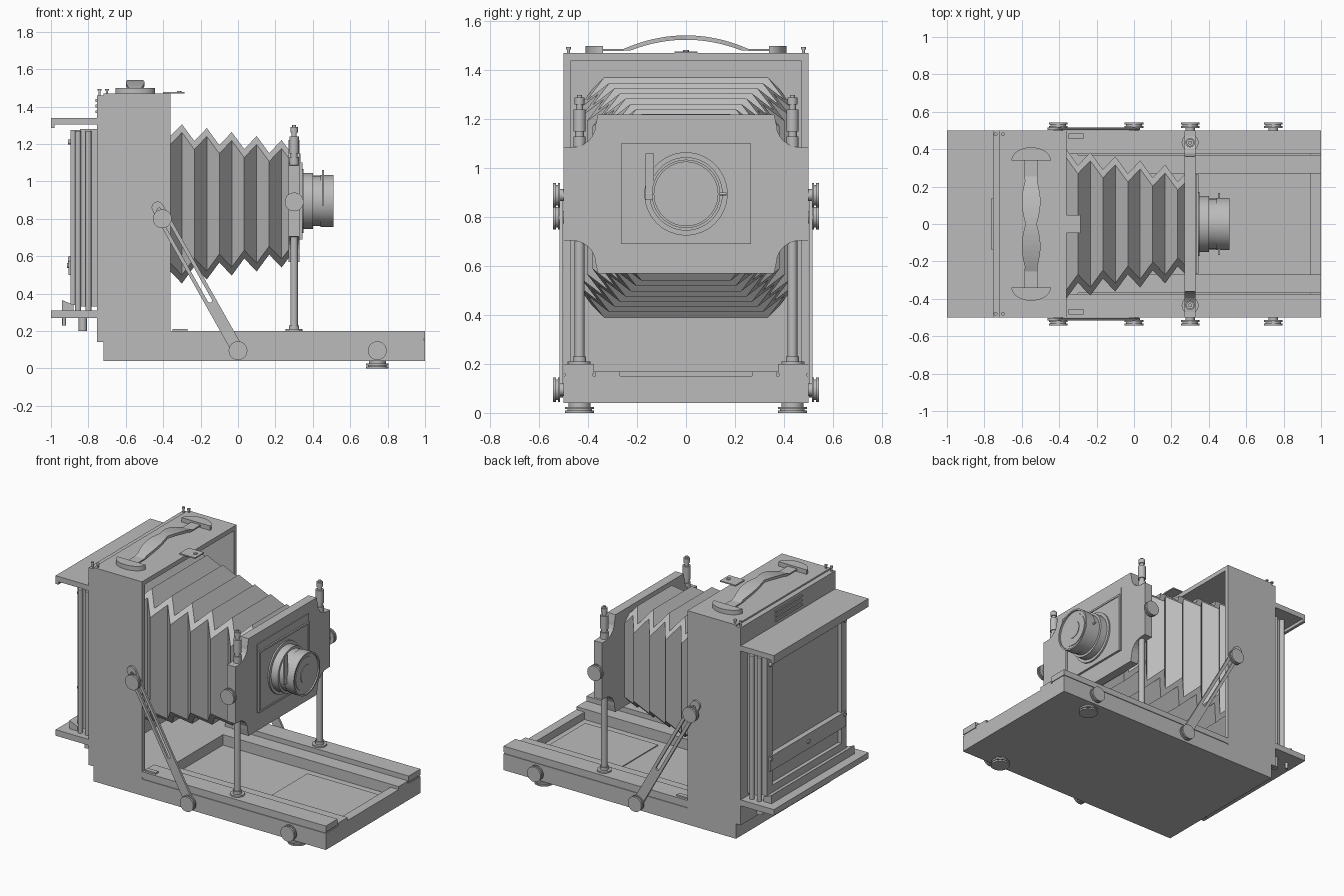
import bpy, bmesh
from math import cos, sin, pi, tau, radians
from mathutils import Vector

if "Cube" in bpy.data.objects:
    bpy.data.objects.remove(bpy.data.objects["Cube"])

grey = bpy.data.materials.new("neutral grey")
grey.use_nodes = True
grey.diffuse_color = (.5, .5, .5, 1)
grey.node_tree.nodes["Principled BSDF"].inputs["Base Color"].default_value = grey.diffuse_color

# Shared positions
BODY_BACK, BODY_FRONT, BODY_TOP = -.72, -.36, 1.47
BED_BASE, BED_FLOOR, BED_TOP, BED_FRONT = .04, .1, .2, 1
HALF_WIDTH = .5
LENS_HEIGHT = .895
STANDARD_BACK, STANDARD_FRONT = .27, .33
STANDARD_X = (STANDARD_BACK + STANDARD_FRONT) / 2
POST_Y = .435
BACK_PLATE = -.755
SIDES = {"right": -1, "left": 1}


def finish(name, bm, smooth=False):
    bmesh.ops.recalc_face_normals(bm, faces=bm.faces)
    mesh = bpy.data.meshes.new(name)
    bm.to_mesh(mesh)
    bm.free()
    mesh.materials.append(grey)
    part = bpy.data.objects.new(name, mesh)
    bpy.context.collection.objects.link(part)
    if smooth:
        bpy.ops.object.select_all(action='DESELECT')
        part.select_set(True)
        bpy.context.view_layer.objects.active = part
        bpy.ops.object.shade_smooth_by_angle(angle=radians(35))


def loft(name, rings, closed=False, smooth=False):
    """Skin matching rings; a closed loft joins the last ring to the first."""
    bm = bmesh.new()
    rows = [[bm.verts.new(point) for point in ring] for ring in rings]
    following = rows[1:] + rows[:1] if closed else rows[1:]
    for row, after in zip(rows, following):
        for i in range(len(row)):
            bm.faces.new((row[i - 1], row[i], after[i], after[i - 1]))
    if not closed:
        bm.faces.new(rows[0])
        bm.faces.new(rows[-1])
    finish(name, bm, smooth)


def box(name, x, y, z):
    loft(name, [[(i, y[0], z[0]), (i, y[1], z[0]), (i, y[1], z[1]), (i, y[0], z[1])] for i in x])


def wide(half):
    return -half, half


def mirrored(sign, inner, outer):
    return sign * inner, sign * outer


def frame(name, x, half, z, bar):
    """Rectangular frame facing along x."""
    low, high = z
    box(name + "_top", x, wide(half), (high - bar, high))
    box(name + "_bottom", x, wide(half), (low, low + bar))
    for side, sign in SIDES.items():
        box(f"{side}_{name}_stile", x, mirrored(sign, half - bar, half), (low + bar, high - bar))


def turned(name, base, axis, sections, sides=32):
    """Stack of round sections, each a length and a radius."""
    turn = Vector((0, 0, 1)).rotation_difference(Vector(axis))
    rings, along = [], 0
    for length, radius in sections:
        for height in (along, along + length):
            rings.append([Vector(base) + turn @ Vector((radius * cos(tau * i / sides),
                                                        radius * sin(tau * i / sides), height))
                          for i in range(sides)])
        along += length
    loft(name, rings, smooth=True)


def stadium(start, end, radius, steps=8):
    """Outline of a round-ended bar."""
    heading = end - start
    points = []
    for centre, forward in ((end, heading.normalized()), (start, -heading.normalized())):
        across = Vector((-forward.y, forward.x))
        for i in range(steps + 1):
            angle = pi * i / steps
            points.append(centre + radius * (forward * sin(angle) - across * cos(angle)))
    return points


# Hollow rear body with back plate and foot
frame("body", (BODY_BACK, BODY_FRONT), HALF_WIDTH, (.14, BODY_TOP), bar=.03)
box("body_back_plate", (BACK_PLATE, -.7), wide(HALF_WIDTH), (.14, 1.46))
box("body_foot", (BODY_BACK, BODY_FRONT), wide(HALF_WIDTH), (BED_BASE, .14))

# Tapering bellows: top folds go out where side folds go in
folds = 15
corner = .045
pleats = []
for i in range(folds + 1):
    taper = i / folds
    fold = .04 if i % 2 else -.04
    tall = .45 - .16 * taper - fold
    half = .42 - .165 * taper + fold
    quarter = [(half - corner, tall), (half, tall - corner)]
    right = quarter + [(y, -z) for y, z in reversed(quarter)]
    section = right + [(-y, z) for y, z in reversed(right)]
    pleats.append([(taper - .7, y, .88 + z) for y, z in section])
loft("bellows", pleats)

# Folding bed
box("bed_floor", (BODY_FRONT, BED_FRONT), wide(.49), (BED_BASE, BED_FLOOR))
box("bed_front_bar", (.94, BED_FRONT), wide(.38), (BED_FLOOR, .15))
box("bed_rear_bar", (BODY_FRONT, -.3), wide(.38), (BED_FLOOR, .17))
box("bed_floor_panel", (.36, .9), wide(.22), (BED_FLOOR, .106))
for side, sign in SIDES.items():
    outer = mirrored(sign, .375, HALF_WIDTH)
    box(side + "_lower_rail", (BODY_FRONT, BED_FRONT), outer, (BED_BASE, .15))
    box(side + "_rail_groove", (BODY_FRONT, .995), mirrored(sign, .38, .495), (.15, .16))
    box(side + "_upper_rail", (BODY_FRONT, BED_FRONT), outer, (.16, BED_TOP))
    box(side + "_inner_rail", (BODY_FRONT, BED_FRONT), mirrored(sign, .27, .37), (BED_FLOOR, .17))
    box(side + "_rear_clip", (-.35, -.27), mirrored(sign, .455, .485), (BED_TOP, .21))

# Front standard with concave shoulders
quarter = [(.36, .325)]
for i in range(7):
    angle = pi / 2 * i / 6
    quarter.append((.47 - .1 * cos(angle), .28 - .09 * sin(angle)))
quarter.append((HALF_WIDTH, .19))
right = quarter + [(y, -z) for y, z in reversed(quarter)]
outline = right + [(-y, z) for y, z in reversed(right)]
loft("front_standard", [[(x, y, LENS_HEIGHT + z) for y, z in outline]
                        for x in (STANDARD_BACK, STANDARD_FRONT)])
box("raised_panel", (STANDARD_FRONT, .335), wide(.27), (.69, 1.15))
box("lens_board", (STANDARD_FRONT, .34), wide(.26), (.7, 1.09))
frame("lens_board_moulding", (STANDARD_FRONT, .345), .265, (.69, 1.1), bar=.012)

# Lens with recessed glass and aperture pin
turned("lens_barrel", (STANDARD_FRONT, 0, LENS_HEIGHT), (1, 0, 0),
       [(.02, .17), (.05, .15), (.04, .135), (.07, .14), (-.01, .13)], sides=48)
turned("lens_glass", (.5, 0, LENS_HEIGHT), (1, 0, 0), [(.004, .11), (.004, .06)])
turned("aperture_pin", (.455, -.165, LENS_HEIGHT), (0, 1, 0), [(.33, .006)], sides=12)
box("aperture_lever", (.45, .46), (-.165, -.13), (.87, 1.06))

# Posts, finials, knobs, feet and slotted struts on both sides
strut_foot, strut_head = Vector((0, .095)), Vector((-.43, .86))
slot_foot, slot_head = (strut_foot.lerp(strut_head, part) for part in (.35, .98))
knob = [(.014, .025), (.01, .05), (.008, .042), (.012, .05)]
knob_places = {"strut_foot": (0, .095), "bed_lock": (.745, .095),
               "strut_head": (-.405, .8), "standard": (STANDARD_X, .89)}
for side, sign in SIDES.items():
    post = sign * POST_Y
    turned(side + "_post", (STANDARD_X, post, BED_TOP), (0, 0, 1),
           [(.01, .045), (.02, .027), (HALF_WIDTH, .02)])
    turned(side + "_finial", (STANDARD_X, post, 1.07), (0, 0, 1),
           [(.06, .025), (.02, .018), (.09, .025), (.02, .014), (.03, .02), (.01, .01)])
    turned(side + "_foot", (.745, post, BED_BASE), (0, 0, -1),
           [(.015, .045), (.01, .06), (.005, .05), (.01, .06)])
    for label, (x, z) in knob_places.items():
        turned(f"{side}_{label}_knob", (x, sign * HALF_WIDTH, z), (0, sign, 0), knob)

    outer = stadium(strut_foot, strut_head, radius=.032)
    slot = stadium(slot_foot, slot_head, radius=.012)
    near, far = mirrored(sign, .503, .517)
    loft(side + "_strut", [[(x, depth, z) for x, z in edge] for edge, depth in
                           ((outer, near), (outer, far), (slot, far), (slot, near))], closed=True)

# Carrying handle: arched, waisted strap on half-round mounts
steps = 24
strap = []
for i in range(steps + 1):
    y = .34 * (2 * i / steps - 1)
    arch = max(0, 1 - (y / .23) ** 2)
    half = .03 + .02 * sin(pi * abs(y) / .24) if arch else .035
    low = BODY_TOP + .01 + .045 * arch
    high = low + (.018 if arch else .008)
    strap.append([(-.55 - half, y, low), (-.55 + half, y, low),
                  (-.55 + half, y, high), (-.55 - half, y, high)])
loft("handle_strap", strap)
for side, sign in SIDES.items():
    dome = [(-.55 + .105 * cos(pi * i / steps), sign * (.34 + .07 * sin(pi * i / steps)))
            for i in range(steps + 1)]
    loft(side + "_handle_mount", [[(x, y, z) for x, y in dome] for z in (BODY_TOP, 1.5)])
    for label, x in (("rear", -.74), ("front", -.7)):
        turned(f"{side}_{label}_top_pin", (x, sign * .48, 1.45), (0, 0, 1),
               [(.035, .006), (.01, .01)], sides=12)

# Top latch and rear vent slats
box("top_latch", (-.4, -.285), wide(.048), (BODY_TOP, BODY_TOP + .008))
turned("latch_stud", (-.315, 0, BODY_TOP), (0, 0, 1), [(.014, .012)], sides=16)
for i in range(3):
    slat = 1.365 + .03 * i
    box("vent_slat", (BACK_PLATE - .008, BACK_PLATE), wide(.14), (slat, slat + .015))

# Rear ledges
box("upper_ledge", (-1, BACK_PLATE), wide(HALF_WIDTH), (1.305, 1.34))
box("upper_ledge_lip", (-1, -.98), wide(HALF_WIDTH), (1.285, 1.31))
box("lower_ledge", (-1, BACK_PLATE), wide(HALF_WIDTH), (.27, .31))
stop = [(-.94, .31), (-.94, .365), (-.88, .34), (-.88, .31)]
loft("lower_ledge_stop", [[(x, y, z) for x, z in stop] for y in wide(.44)])

# Focusing back: screen in a frame, with spring rods and bolts
box("back_frame_base", (-.845, BACK_PLATE), wide(.43), (.33, 1.28))
box("focus_screen", (-.87, -.845), wide(.37), (.38, 1.23))
frame("screen_frame", (-.895, -.845), .42, (.34, 1.275), bar=.055)
box("screen_cross_bar", (-.905, -.865), wide(.4), (.5, .6))
turned("cross_bar_button", (-.905, 0, .55), (-1, 0, 0), [(.008, .014)], sides=16)
for side, sign in SIDES.items():
    for label, x in (("inner", -.8), ("outer", -.855)):
        turned(f"{side}_{label}_spring_rod", (x, sign * .445, .31), (0, 0, 1), [(.96, .016)], sides=16)
    turned(side + "_ledge_bolt", (-.83, sign * .4, .2), (0, 0, 1), [(.07, .022)], sides=20)
    turned(side + "_ledge_pin", (-.93, sign * .4, .23), (0, 0, 1), [(.04, .01)], sides=12)
    for label, z in (("lower", .58), ("upper", 1.21)):
        turned(f"{side}_{label}_frame_screw", (-.895, sign * .39, z), (-1, 0, 0), [(.015, .013)], sides=12)
